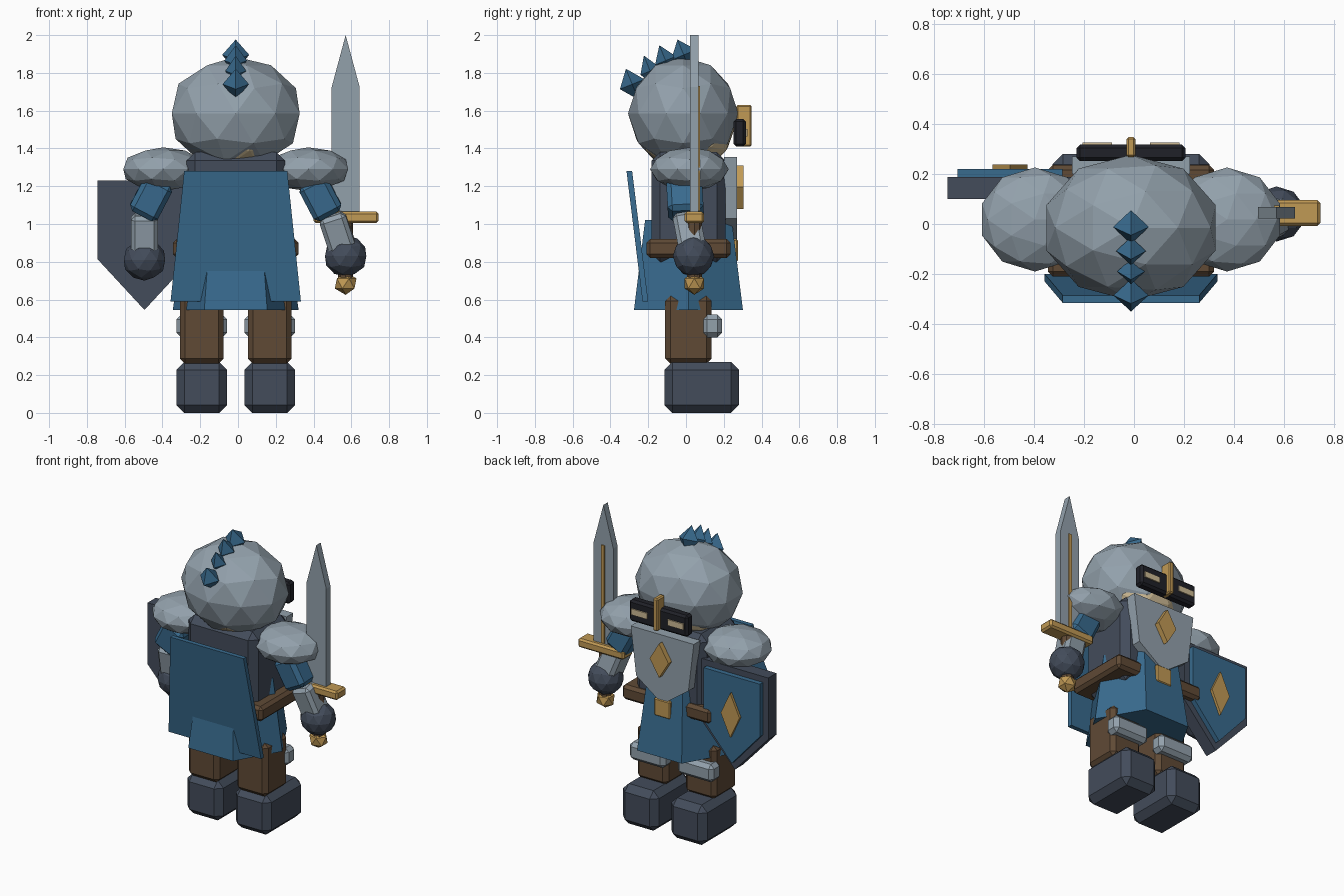
import bpy, bmesh, math
from mathutils import Matrix, Vector

if "Cube" in bpy.data.objects:
    bpy.data.objects.remove(bpy.data.objects["Cube"])

CX, CY = -0.012, 0.013   # body centre line


def material(name, rgb):
    m = bpy.data.materials.new(name)
    m.diffuse_color = (*rgb, 1)
    m.use_nodes = True
    m.node_tree.nodes["Principled BSDF"].inputs["Base Color"].default_value = m.diffuse_color
    return m


STEEL = material("steel", (0.29, 0.355, 0.41))
BLUE = material("blue_cloth", (0.04, 0.145, 0.27))
DARK = material("dark_iron", (0.056, 0.072, 0.104))
BROWN = material("brown_leather", (0.115, 0.068, 0.036))
GOLD = material("gold", (0.53, 0.32, 0.09))
BLACK = material("black", (0.014, 0.015, 0.021))
CREAM = material("cream", (0.62, 0.50, 0.30))


def finish(bm, name, mat, loc=(0, 0, 0), rot=(0, 0, 0)):
    bmesh.ops.recalc_face_normals(bm, faces=bm.faces)
    me = bpy.data.meshes.new(name)
    bm.to_mesh(me)
    bm.free()
    me.materials.append(mat)
    ob = bpy.data.objects.new(name, me)
    ob.location = loc
    ob.rotation_euler = rot
    bpy.context.collection.objects.link(ob)
    return ob


def box(name, mat, loc, size, bevel=0.0, rot=(0, 0, 0)):
    bm = bmesh.new()
    bmesh.ops.create_cube(bm, size=1)
    bmesh.ops.scale(bm, vec=size, verts=bm.verts)
    if bevel:
        bmesh.ops.bevel(bm, geom=bm.edges[:], offset=bevel, segments=1,
                        affect='EDGES')
    return finish(bm, name, mat, loc, rot)


def ball(name, mat, loc, scale, sub=2, rot=(0, 0, 0)):
    bm = bmesh.new()
    bmesh.ops.create_icosphere(bm, subdivisions=sub, radius=1)
    bmesh.ops.scale(bm, vec=scale, verts=bm.verts)
    return finish(bm, name, mat, loc, rot)


def cone(name, mat, loc, r1, r2, depth, sides):
    bm = bmesh.new()
    bmesh.ops.create_cone(bm, cap_ends=True, segments=sides, radius1=r1,
                          radius2=r2, depth=depth,
                          matrix=Matrix.Rotation(math.pi / 2, 4, 'Z'))
    # turn so that a corner lies on the x axis
    v = max((v.co for v in bm.verts), key=lambda c: c.xy.length)
    bmesh.ops.rotate(bm, verts=bm.verts,
                     matrix=Matrix.Rotation(-math.atan2(v.y, v.x), 3, 'Z'))
    return finish(bm, name, mat, loc)


def plate(name, mat, half, x, y0, y1):
    """Mirror a half outline of (dx, z) points and extrude it from y0 to y1."""
    pts = half + [(-dx, z) for dx, z in reversed(half) if dx > 0]
    bm = bmesh.new()
    f = bm.faces.new([bm.verts.new((x + dx, y0, z)) for dx, z in pts])
    ext = bmesh.ops.extrude_face_region(bm, geom=[f])["geom"]
    bmesh.ops.translate(bm, vec=(0, y1 - y0, 0),
                        verts=[e for e in ext if isinstance(e, bmesh.types.BMVert)])
    return finish(bm, name, mat)


def limb(name, mat, a, b, w, d, bevel):
    """Bevelled box running from point a to point b."""
    a, b = Vector(a), Vector(b)
    rot = (a - b).to_track_quat('Z', 'Y').to_matrix()
    # keep the box's x side aligned with world x
    z = (a - b).normalized()
    y = z.cross(Vector((1, 0, 0))).normalized()
    x = y.cross(z)
    rot = Matrix((x, y, z)).transposed()
    return box(name, mat, (a + b) / 2, (w, d, (a - b).length), bevel,
               rot.to_euler())


# Legs, boots, knee guards
for side, s in (("left", -1), ("right", 1)):
    x = CX + s * 0.18
    box(side + "_boot", DARK, (x, 0.083, 0.135), (0.268, 0.395, 0.27), 0.042)
    box(side + "_leg", BROWN, (x, CY, 0.44), (0.232, 0.246, 0.36), 0.028)
    box(side + "_knee_guard", STEEL, (x, 0.138, 0.46), (0.268, 0.105, 0.12), 0.025)
    # Shoulder pads
    ball(side + "_shoulder_pad", STEEL, (CX + s * 0.384, 0.018, 1.29),
         (0.222, 0.208, 0.116))
    # Upper arms
    limb(side + "_upper_arm", BLUE, (CX + s * 0.40, -0.01, 1.23),
         (CX + s * 0.497, 0.0, 1.045), 0.165, 0.19, 0.025)

# Torso, hexagonal skirt, belt and buckle
box("torso", DARK, (CX, CY, 1.09), (0.52, 0.39, 0.58), 0.045)
cone("skirt", BLUE, (CX, CY, 0.7825), 0.333, 0.265, 0.475, 6)
box("belt", BROWN, (CX, CY, 0.87), (0.665, 0.445, 0.10), 0.02)
box("buckle", GOLD, (CX, 0.25, 0.86), (0.12, 0.05, 0.12), 0.008)

# Chest plate with diamond
plate("chest_plate", STEEL, [(0.235, 1.355), (0.195, 1.03), (0, 0.89)], CX, 0.20, 0.27)
plate("chest_diamond", GOLD, [(0, 1.31), (0.07, 1.195), (0, 1.08)], CX, 0.265, 0.305)

# Cape, leaning so its hem tucks into the skirt
bm = bmesh.new()
ring = []
for z, y, hw in ((1.28, -0.30, 0.273), (0.59, -0.215, 0.345)):
    ring.append([bm.verts.new((CX + sx * hw, y + dy, z))
                 for sx, dy in ((-1, -.015), (1, -.015), (1, .015), (-1, .015))])
for i in range(4):
    j = (i + 1) % 4
    bm.faces.new((ring[0][i], ring[0][j], ring[1][j], ring[1][i]))
bm.faces.new(ring[0])
bm.faces.new(ring[1])
finish(bm, "cape", BLUE)

# Head, helmet, visor
ball("face", CREAM, (CX, 0.0, 1.52), (0.285, 0.262, 0.25))
ball("helmet", STEEL, (CX, -0.015, 1.585), (0.356, 0.292, 0.30))
box("visor", BLACK, (CX, 0.284, 1.483), (0.435, 0.066, 0.145), 0.014)
box("visor_ridge", GOLD, (CX, 0.307, 1.52), (0.036, 0.08, 0.22), 0.008)
for side, s in (("left", -1), ("right", 1)):
    box(side + "_eye_slit", CREAM, (CX + s * 0.135, 0.321, 1.482),
        (0.118, 0.009, 0.04))

# Crest of tilted octahedra
for i, (y, z, w) in enumerate(((-0.012, 1.895, 0.072), (-0.108, 1.865, 0.06),
                               (-0.19, 1.81, 0.055), (-0.285, 1.74, 0.07))):
    bm = bmesh.new()
    bmesh.ops.create_uvsphere(bm, u_segments=4, v_segments=2, radius=1)
    bmesh.ops.scale(bm, vec=(w, w, 0.088), verts=bm.verts)
    finish(bm, f"crest_{i + 1}", BLUE, (CX, y, z), (math.radians(22), 0, 0))

# Forearms and hands
limb("left_forearm", STEEL, (-0.495, 0.0, 1.05), (-0.495, 0.04, 0.82), 0.145, 0.145, 0.022)
limb("right_forearm", STEEL, (0.495, 0.0, 1.05), (0.565, 0.04, 0.84), 0.145, 0.145, 0.022)
ball("left_hand", DARK, (-0.495, 0.04, 0.81), (0.115, 0.11, 0.11))
ball("right_hand", DARK, (0.57, 0.04, 0.83), (0.115, 0.11, 0.11))

# Sword
SX, SY = 0.57, 0.044
plate("blade", STEEL, [(0, 2.0), (0.074, 1.725), (0.074, 1.04)], SX, SY - 0.023, SY + 0.023)
box("blade_fuller", GOLD, (SX, SY + 0.026, 1.40), (0.022, 0.009, 0.66))
box("guard", GOLD, (SX + 0.002, SY, 1.035), (0.345, 0.105, 0.06), 0.012)
cone("grip", BROWN, (SX, SY, 0.86), 0.04, 0.04, 0.32, 8)
ball("pommel", GOLD, (SX, SY, 0.685), (0.064, 0.06, 0.06), 1)

# Shield
HX = -0.495
plate("shield_rim", DARK, [(0.25, 1.23), (0.25, 0.815), (0, 0.545)], HX, 0.10, 0.187)
plate("shield_face", BLUE, [(0.21, 1.19), (0.21, 0.835), (0, 0.60)], HX, 0.18, 0.22)
plate("shield_diamond", GOLD, [(0, 1.08), (0.07, 0.93), (0, 0.78)], HX, 0.215, 0.237)
